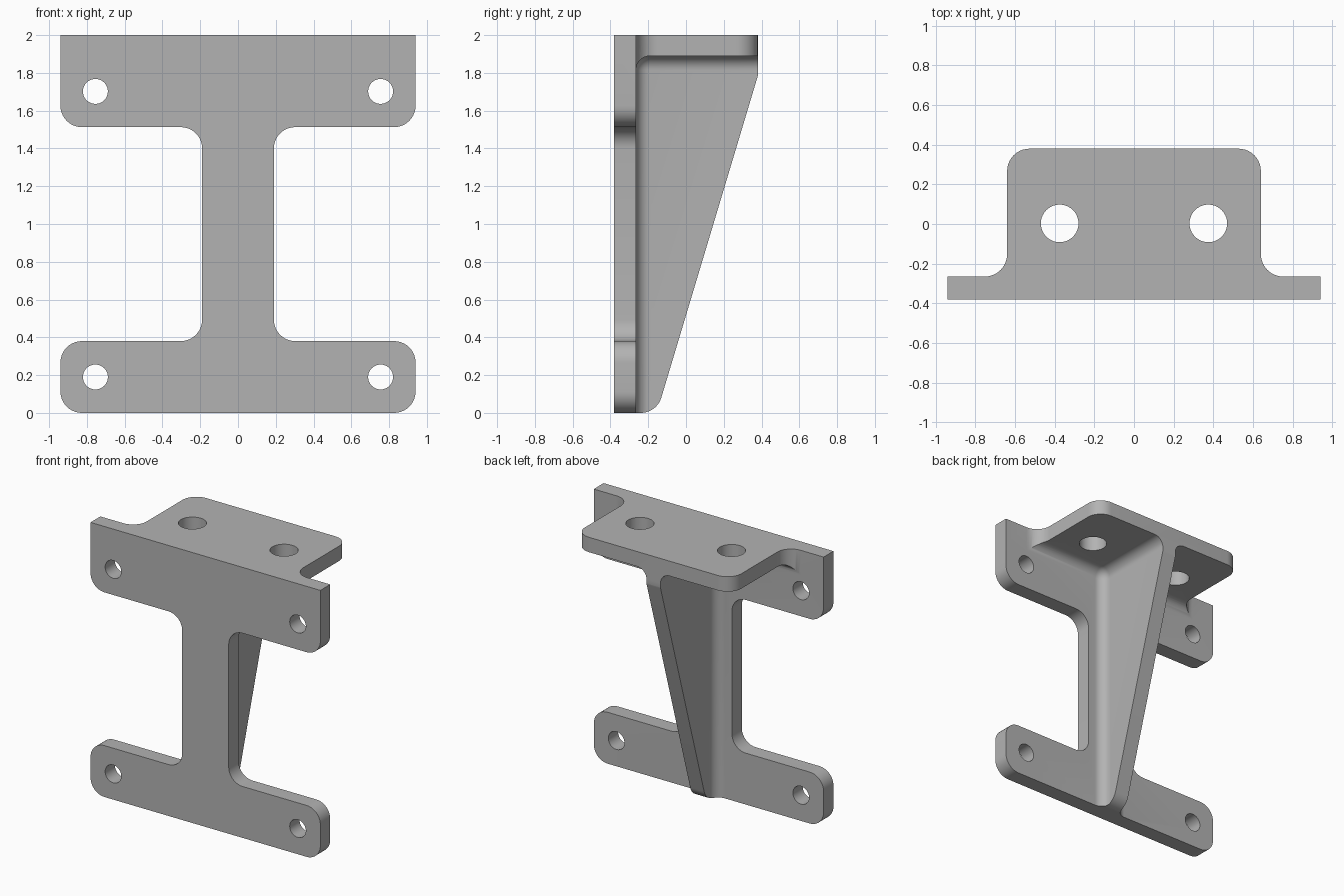
import bpy
import bmesh
from math import cos, sin, pi, radians
from mathutils import Vector

if "Cube" in bpy.data.objects:
    bpy.data.objects.remove(bpy.data.objects["Cube"], do_unlink=True)

ROUND = 0.113     # outline corner radius
FILLET = 0.075    # inner fillet radius
STEPS = 10


def rounded(corners):
    """Turn (u, v, radius) corners into an outline with rounded corners."""
    out = []
    for i, (u, v, r) in enumerate(corners):
        p = Vector((u, v))
        if r == 0:
            out.append(p)
            continue
        a = (Vector(corners[i - 1][:2]) - p).normalized()
        b = (Vector(corners[(i + 1) % len(corners)][:2]) - p).normalized()
        half = a.angle(b) / 2
        centre = p + (a + b).normalized() * (r / sin(half))
        start = p + a * (r * cos(half) / sin(half)) - centre
        end = p + b * (r * cos(half) / sin(half)) - centre
        for k in range(STEPS + 1):
            t = k / STEPS
            sweep = pi - 2 * half
            out.append(centre + (start * sin((1 - t) * sweep) + end * sin(t * sweep)) / sin(sweep))
    return out


def mirrored(half):
    """Complete a right-hand outline with its mirror image."""
    return half + [(-u, v, r) for u, v, r in reversed(half)]


def add_mesh(name, bm):
    bmesh.ops.recalc_face_normals(bm, faces=bm.faces[:])
    mesh = bpy.data.meshes.new(name)
    bm.to_mesh(mesh)
    bm.free()
    obj = bpy.data.objects.new(name, mesh)
    bpy.context.collection.objects.link(obj)
    return obj


def prism(name, outline, axis, low, high):
    """Extrude a 2D outline along the named axis."""
    place = {"x": lambda u, v, w: (w, u, v),
             "y": lambda u, v, w: (u, w, v),
             "z": lambda u, v, w: (u, v, w)}[axis]
    bm = bmesh.new()
    face = bm.faces.new([bm.verts.new(place(u, v, low)) for u, v in outline])
    new = bmesh.ops.extrude_face_region(bm, geom=[face])["geom"]
    bmesh.ops.translate(bm, vec=place(0, 0, high - low),
                        verts=[g for g in new if isinstance(g, bmesh.types.BMVert)])
    return add_mesh(name, bm)


def circle(u, v, r, n=40):
    return [(u + r * cos(2 * pi * k / n), v + r * sin(2 * pi * k / n)) for k in range(n)]


def rounded_box(name, low, high):
    bm = bmesh.new()
    bmesh.ops.create_cube(bm, size=1)
    low, high = Vector(low), Vector(high)
    bmesh.ops.scale(bm, vec=high - low, verts=bm.verts[:])
    bmesh.ops.translate(bm, vec=(low + high) / 2, verts=bm.verts[:])
    bmesh.ops.bevel(bm, geom=bm.edges[:], offset=FILLET, segments=STEPS,
                    profile=0.5, affect="EDGES")
    return add_mesh(name, bm)


def combine(target, tool, operation):
    mod = target.modifiers.new(operation.title(), "BOOLEAN")
    mod.operation, mod.object, mod.solver = operation, tool, "EXACT"
    bpy.context.view_layer.objects.active = target
    bpy.ops.object.modifier_apply(modifier=mod.name)
    bpy.data.objects.remove(tool, do_unlink=True)


# Solid side silhouette: wall, shelf and sloping rib
side = rounded([(-0.38, 0, 0), (-0.155, 0, ROUND), (0.382, 1.79, ROUND),
                (0.382, 2, 0), (-0.38, 2, 0)])
bracket = prism("wall_bracket", side, "x", -1.2, 1.2)

# Hollow out both sides of the rib, leaving filleted inner corners
for s in (-1, 1):
    x0, x1 = sorted((s * 0.057, s * 2))
    combine(bracket, rounded_box("pocket", (x0, -0.265, -1), (x1, 1, 1.89)), "DIFFERENCE")

# Wall plate outline
plate = mirrored([(0.94, -0.0, ROUND), (0.94, 0.38, ROUND), (0.19, 0.38, ROUND),
                  (0.19, 1.513, ROUND), (0.94, 1.513, ROUND), (0.94, 2.2, 0)])
combine(bracket, prism("plate_outline", rounded(plate), "y", -1, 1), "INTERSECT")

# Shelf outline
shelf = mirrored([(1.2, -0.6, 0), (1.2, -0.265, 0), (0.64, -0.265, ROUND),
                  (0.64, 0.38, ROUND)])
combine(bracket, prism("shelf_outline", rounded(shelf), "z", -1, 3), "INTERSECT")

# Screw holes
for s in (-1, 1):
    for z in (0.19, 1.702):
        combine(bracket, prism("wall_hole", circle(s * 0.755, z, 0.066), "y", -1, 0), "DIFFERENCE")
    combine(bracket, prism("shelf_hole", circle(s * 0.375, 0.003, 0.095), "z", 1.5, 2.5), "DIFFERENCE")

# Plain grey finish
grey = bpy.data.materials.new("plain_grey")
grey.use_nodes = True
colour = (0.45, 0.45, 0.45, 1)
grey.diffuse_color = colour
grey.node_tree.nodes["Principled BSDF"].inputs["Base Color"].default_value = colour
bracket.data.materials.clear()
bracket.data.materials.append(grey)
for poly in bracket.data.polygons:
    poly.material_index = 0

bpy.ops.object.select_all(action="DESELECT")
bracket.select_set(True)
bpy.context.view_layer.objects.active = bracket
bpy.ops.object.shade_smooth_by_angle(angle=radians(30))
